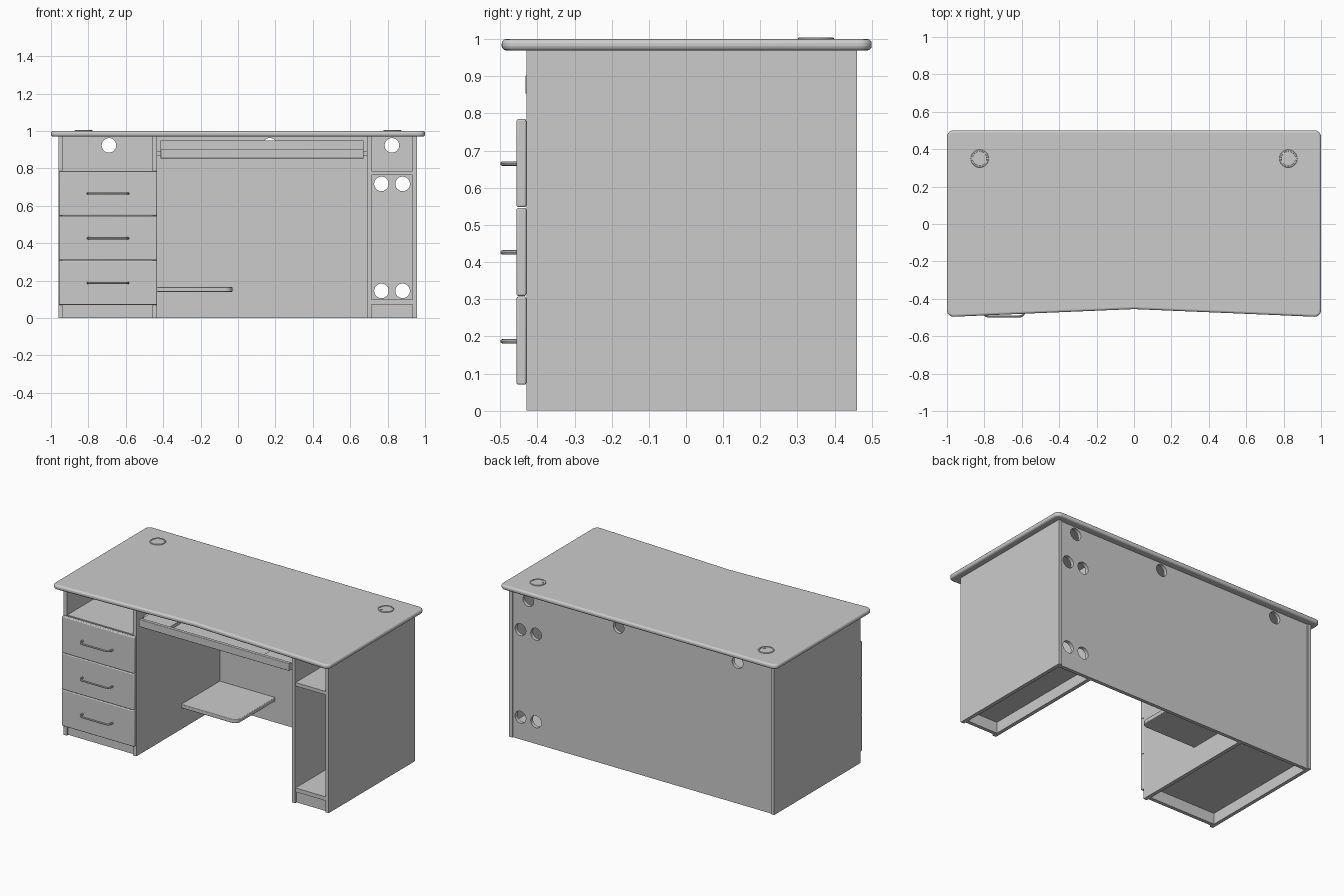
import bpy, bmesh, math
from mathutils import Matrix

if "Cube" in bpy.data.objects:
    bpy.data.objects.remove(bpy.data.objects["Cube"])

grey = bpy.data.materials.new("light grey")
grey.diffuse_color = (0.6, 0.6, 0.6, 1)
grey.use_nodes = True
grey.node_tree.nodes["Principled BSDF"].inputs["Base Color"].default_value = grey.diffuse_color


def finish(name, bm, bevel=0.0):
    bmesh.ops.recalc_face_normals(bm, faces=bm.faces[:])
    me = bpy.data.meshes.new(name)
    bm.to_mesh(me)
    bm.free()
    ob = bpy.data.objects.new(name, me)
    bpy.context.collection.objects.link(ob)
    me.materials.append(grey)
    if bevel:
        mod = ob.modifiers.new("rounding", "BEVEL")
        mod.width, mod.segments = bevel, 3
        mod.limit_method, mod.angle_limit = "ANGLE", math.radians(40)
    return ob


def box(name, x0, x1, y0, y1, z0, z1, bevel=0.0):
    bm = bmesh.new()
    m = Matrix.Translation(((x0 + x1) / 2, (y0 + y1) / 2, (z0 + z1) / 2)) \
        @ Matrix.Diagonal((x1 - x0, y1 - y0, z1 - z0, 1))
    bmesh.ops.create_cube(bm, size=1, matrix=m)
    return finish(name, bm, bevel)


def slab(name, pts, z0, z1, bevel):
    """Extrude an outline upwards."""
    bm = bmesh.new()
    f = bm.faces.new([bm.verts.new((x, y, z0)) for x, y in pts])
    ext = bmesh.ops.extrude_face_region(bm, geom=[f])["geom"]
    bmesh.ops.translate(bm, vec=(0, 0, z1 - z0),
                        verts=[v for v in ext if isinstance(v, bmesh.types.BMVert)])
    return finish(name, bm, bevel)


def arc(cx, cy, r, a0, a1, n=6):
    return [(cx + r * math.cos(math.radians(a0 + (a1 - a0) * i / n)),
             cy + r * math.sin(math.radians(a0 + (a1 - a0) * i / n))) for i in range(n + 1)]


def cylinder(bm, r, depth, m):
    bmesh.ops.create_cone(bm, cap_ends=True, segments=32, radius1=r, radius2=r,
                          depth=depth, matrix=m)


# Desk top with a shallow concave front edge
R = 0.035
outline = arc(1 - R, 0.5 - R, R, 0, 90) + arc(-1 + R, 0.5 - R, R, 90, 180)
outline += arc(-1 + R, -0.496 + R, R, 180, 270)
outline += [(x, -0.455 - 0.042 * abs(x)) for x in (-0.8, -0.6, -0.4, -0.2, 0, 0.2, 0.4, 0.6, 0.8)]
outline += arc(1 - R, -0.496 + R, R, 270, 360)
slab("desk_top", outline, 0.97, 1.0, 0.011)

# Upright panels
for name, x0, x1, y1 in (("left_side_panel", -0.96, -0.937, 0.46),
                         ("left_inner_panel", -0.457, -0.433, 0.43),
                         ("right_inner_panel", 0.69, 0.714, 0.43),
                         ("right_side_panel", 0.933, 0.957, 0.46)):
    box(name, x0, x1, -0.43, y1, 0, 0.97)

# Back panel with round cable holes
back = box("back_panel", -0.937, 0.933, 0.43, 0.453, 0, 0.97)
bm = bmesh.new()
for x, z in ((-0.69, 0.923), (0.17, 0.923), (0.823, 0.923),
             (0.767, 0.717), (0.88, 0.717), (0.767, 0.145), (0.88, 0.145)):
    cylinder(bm, 0.039, 0.2, Matrix.Translation((x, 0.44, z)) @ Matrix.Rotation(math.pi / 2, 4, "X"))
cutter = finish("hole_cutter", bm)
cutter.hide_render = True
cutter.display_type = "WIRE"
mod = back.modifiers.new("holes", "BOOLEAN")
mod.object, mod.operation, mod.solver = cutter, "DIFFERENCE", "EXACT"
bpy.context.view_layer.objects.active = back
back.select_set(True)
bpy.ops.object.modifier_apply(modifier="holes")
bpy.data.objects.remove(cutter)

# Pedestal shelves, bottoms and plinths
for side, x0, x1 in (("left", -0.937, -0.457), ("right", 0.714, 0.933)):
    box(side + "_niche_shelf", x0, x1, -0.425, 0.43, 0.764, 0.787)
    box(side + "_bottom", x0, x1, -0.425, 0.43, 0.072, 0.098)
    box(side + "_plinth", x0, x1, -0.415, -0.392, 0, 0.072)

# Drawers with bent bar handles
for i in range(3):
    z = 0.07 + 0.239 * i
    box(f"drawer_front_{i + 1}", -0.957, -0.433, -0.456, -0.43, z, z + 0.237, 0.005)
    cu = bpy.data.curves.new("handle", "CURVE")
    cu.dimensions, cu.bevel_depth, cu.bevel_resolution = "3D", 0.006, 2
    cu.use_fill_caps = True
    path = [(-0.803, -0.45)] + arc(-0.778, -0.469, 0.025, 180, 270, 5) \
        + arc(-0.612, -0.469, 0.025, 270, 360, 5) + [(-0.587, -0.45)]
    sp = cu.splines.new("POLY")
    sp.points.add(len(path) - 1)
    for p, (x, y) in zip(sp.points, path):
        p.co = (x, y, z + 0.117, 1)
    cu.materials.append(grey)
    ob = bpy.data.objects.new(f"drawer_handle_{i + 1}", cu)
    bpy.context.collection.objects.link(ob)
    bpy.ops.object.select_all(action="DESELECT")
    ob.select_set(True)
    bpy.context.view_layer.objects.active = ob
    bpy.ops.object.convert(target="MESH")

# Sliding keyboard tray under the top
box("tray_front", -0.414, 0.672, -0.432, -0.41, 0.853, 0.902, 0.003)
box("tray_floor", -0.414, 0.672, -0.41, 0.0, 0.853, 0.875)
box("tray_left_block", -0.414, -0.21, -0.41, 0.0, 0.875, 0.895)
box("tray_right_block", 0.468, 0.672, -0.41, 0.0, 0.875, 0.895)
box("tray_back", -0.414, 0.672, 0.0, 0.02, 0.853, 0.95)
box("tray_left_runner", -0.433, -0.414, -0.36, 0.0, 0.868, 0.89)
box("tray_right_runner", 0.672, 0.69, -0.36, 0.0, 0.868, 0.89)
bm = bmesh.new()
cylinder(bm, 0.02, 0.008, Matrix.Translation((0.13, -0.002, 0.917)) @ Matrix.Rotation(math.pi / 2, 4, "X"))
finish("tray_lock", bm)

# Low shelf in the knee space, rounded at its free front corner
slab("low_shelf", [(-0.433, 0.03)] + arc(-0.07, 0.07, 0.04, 270, 360)
     + [(-0.03, 0.43), (-0.433, 0.43)], 0.14, 0.165, 0.004)

# Cable grommets: raised ring, sunken lid and small cable notch
for side, s in (("left", -1), ("right", 1)):
    bm = bmesh.new()
    rings = []
    for r, z in ((0.048, 0.998), (0.048, 1.003), (0.046, 1.005), (0.039, 1.005), (0.038, 1.002)):
        rings.append([bm.verts.new((s * 0.825 + x, 0.35 + y, z))
                      for x, y in arc(0, 0, r, 0, 360, 32)[:-1]])
    for a, b in zip(rings, rings[1:]):
        for k in range(32):
            n = (k + 1) % 32
            bm.faces.new((a[k], a[n], b[n], b[k]))
    bm.faces.new(rings[-1])
    finish(side + "_grommet", bm)
    bm = bmesh.new()
    cylinder(bm, 0.012, 0.006, Matrix.Translation((s * 0.8, 0.331, 1.001)))
    finish(side + "_grommet_notch", bm)

# Smooth the rounded parts, keep hard edges
bpy.ops.object.select_all(action="DESELECT")
for ob in bpy.context.scene.objects:
    ob.select_set(True)
    bpy.context.view_layer.objects.active = ob
bpy.ops.object.shade_smooth_by_angle(angle=math.radians(30))
